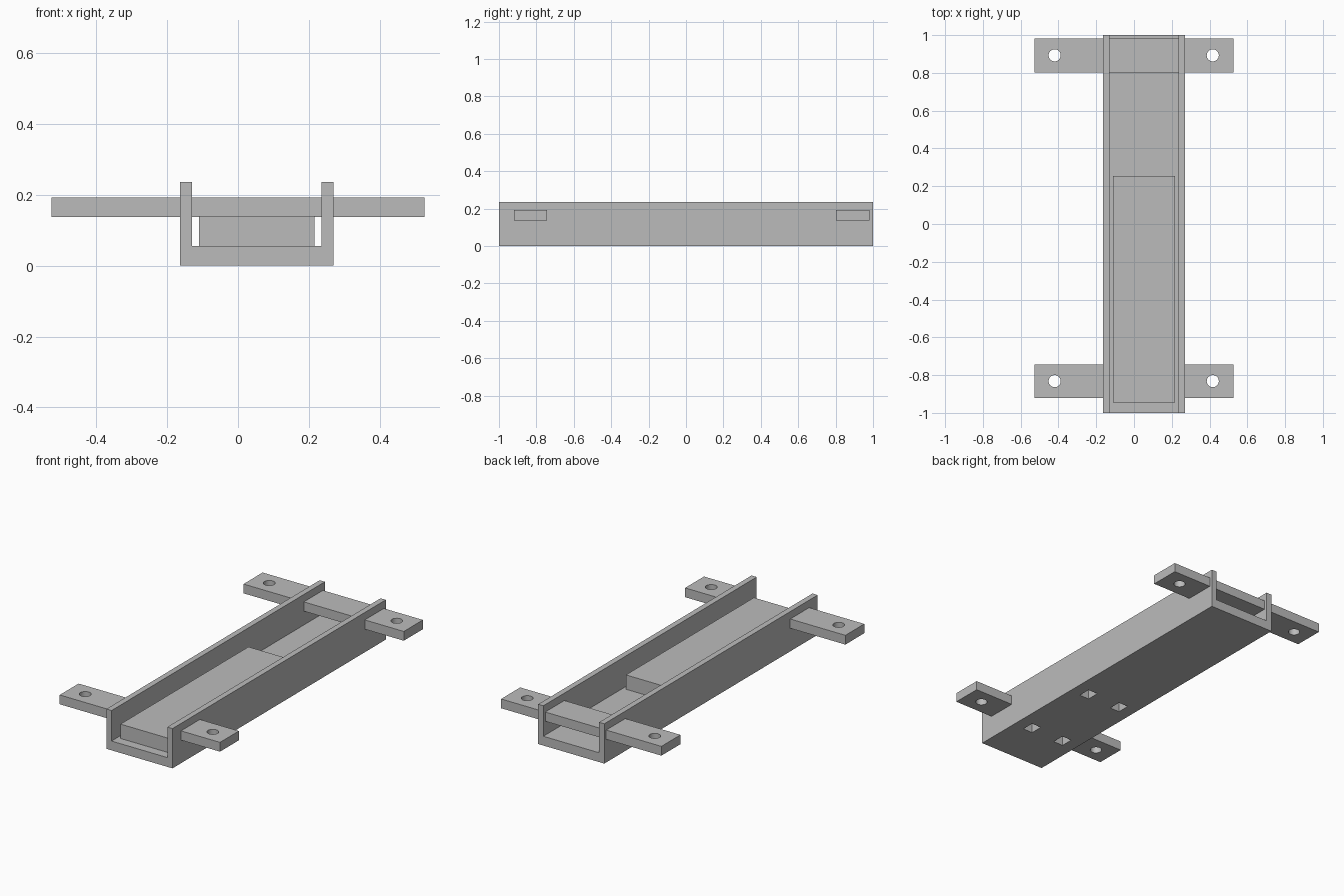
import bpy
import bmesh
import math

default = bpy.data.objects.get("Cube")
if default:
    bpy.data.objects.remove(default, do_unlink=True)

grey = bpy.data.materials.new("plain_grey")
grey.use_nodes = True
colour = (0.5, 0.5, 0.5, 1)
grey.diffuse_color = colour
grey.node_tree.nodes["Principled BSDF"].inputs["Base Color"].default_value = colour


def finish(name, bm):
    bmesh.ops.recalc_face_normals(bm, faces=bm.faces)
    mesh = bpy.data.meshes.new(name)
    bm.to_mesh(mesh)
    bm.free()
    mesh.materials.append(grey)
    obj = bpy.data.objects.new(name, mesh)
    bpy.context.collection.objects.link(obj)
    return obj


def box(name, x, y, z):
    bm = bmesh.new()
    bmesh.ops.create_cube(bm, size=1)
    for v in bm.verts:
        v.co = [r[0] if c < 0 else r[1] for c, r in zip(v.co, (x, y, z))]
    return finish(name, bm)


def extrude_profile(name, points, y):
    bm = bmesh.new()
    face = bm.faces.new([bm.verts.new((px, y[0], pz)) for px, pz in points])
    new = bmesh.ops.extrude_face_region(bm, geom=[face])["geom"]
    for v in new:
        if isinstance(v, bmesh.types.BMVert):
            v.co.y = y[1]
    return finish(name, bm)


def cut(obj, cutter):
    mod = obj.modifiers.new("cut", "BOOLEAN")
    mod.operation = "DIFFERENCE"
    mod.solver = "EXACT"
    mod.object = cutter
    bpy.ops.object.select_all(action="DESELECT")
    bpy.context.view_layer.objects.active = obj
    obj.select_set(True)
    bpy.ops.object.modifier_apply(modifier=mod.name)


def drill(obj, x, y):
    bm = bmesh.new()
    bmesh.ops.create_cone(bm, cap_ends=True, segments=32,
                          radius1=HOLE, radius2=HOLE, depth=1)
    bmesh.ops.translate(bm, verts=bm.verts, vec=(x, y, 0))
    cutter = finish("hole_cutter", bm)
    cut(obj, cutter)
    bpy.data.objects.remove(cutter, do_unlink=True)


HOLE = 0.032
LEFT, RIGHT = 0.27, -0.164      # outer walls
IN_LEFT, IN_RIGHT = 0.236, -0.13  # inner walls
FLOOR, TOP = 0.055, 0.236
BAR_Z = (0.137, 0.192)
END = 0.526
FRONT_Y, BACK_Y = (-0.92, -0.743), (0.803, 0.982)

# U-shaped channel
channel = extrude_profile("channel", [
    (RIGHT, 0), (LEFT, 0), (LEFT, TOP), (IN_LEFT, TOP),
    (IN_LEFT, FLOOR), (IN_RIGHT, FLOOR), (IN_RIGHT, TOP), (RIGHT, TOP)], (-1, 1))

# Block resting on the channel floor
block = box("inner_block", (-0.11, 0.216), (-0.945, 0.255), (FLOOR, 0.14))

# Square pockets from below, through the floor and into the block
for x in (-0.058, 0.164):
    for y in (-0.692, -0.2):
        cutter = box("pocket_cutter", (x - 0.032, x + 0.032),
                     (y - 0.038, y + 0.038), (-0.1, 0.1))
        cut(channel, cutter)
        cut(block, cutter)
        bpy.data.objects.remove(cutter, do_unlink=True)

# Mounting tabs at the front, a full crossbar at the back
tabs = [
    box("front_left_tab", (LEFT, END), FRONT_Y, BAR_Z),
    box("front_right_tab", (-END, RIGHT), FRONT_Y, BAR_Z),
    box("back_left_tab", (LEFT, END), BACK_Y, BAR_Z),
    box("back_right_tab", (-END, RIGHT), BACK_Y, BAR_Z),
]
box("back_crossbar", (IN_RIGHT, IN_LEFT), BACK_Y, BAR_Z)

# Bolt holes
for tab in tabs:
    name = tab.name
    drill(tab, 0.417 if "left" in name else -0.42,
          -0.832 if "front" in name else 0.893)
    bpy.ops.object.shade_smooth_by_angle(angle=math.radians(30))
